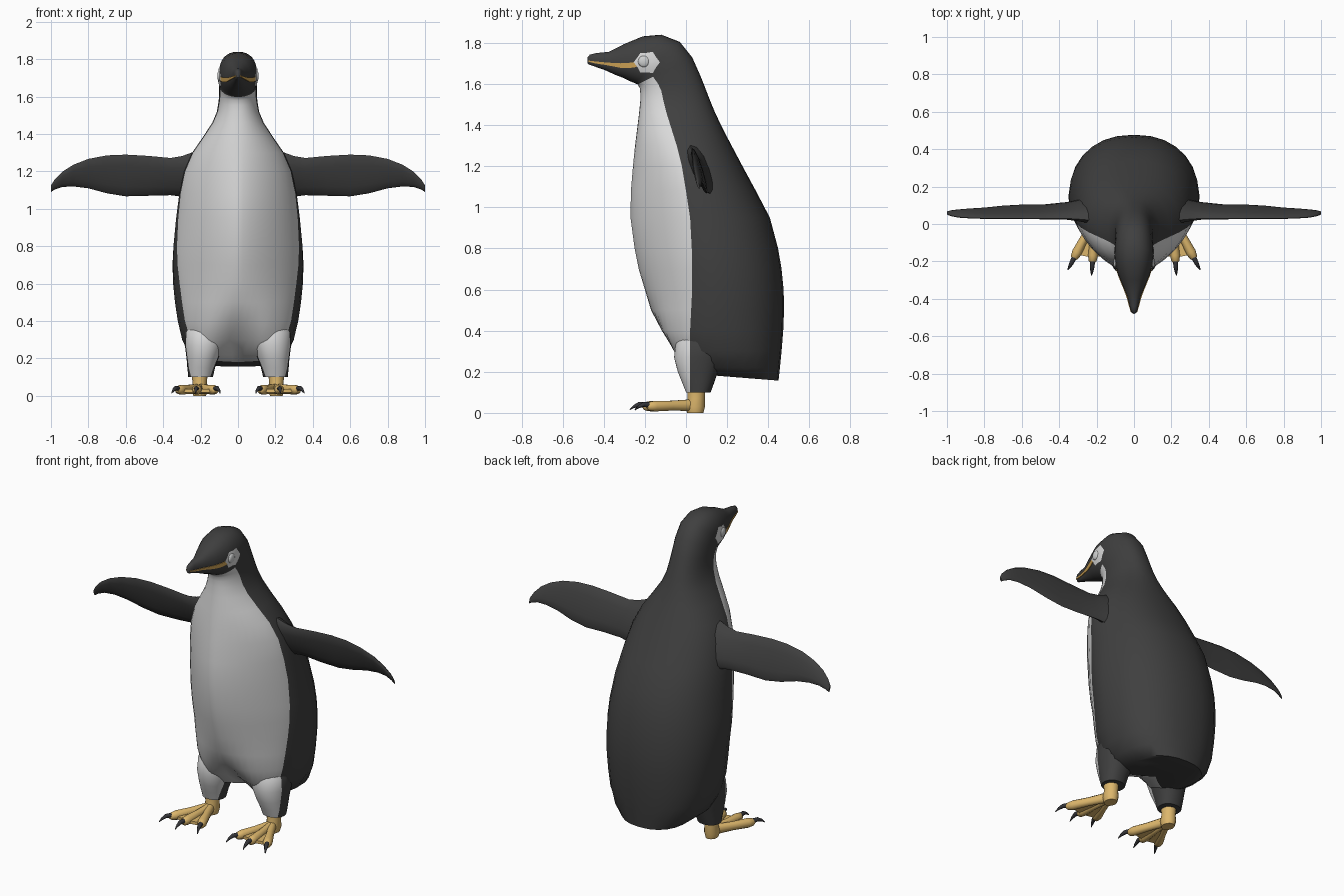
import bpy, bmesh, math
from mathutils import Vector
from mathutils.bvhtree import BVHTree

if "Cube" in bpy.data.objects:
    bpy.data.objects.remove(bpy.data.objects["Cube"])


def material(name, rgb):
    m = bpy.data.materials.new(name)
    m.diffuse_color = (*rgb, 1)
    m.use_nodes = True
    m.node_tree.nodes["Principled BSDF"].inputs["Base Color"].default_value = m.diffuse_color
    return m


DARK = material("charcoal", (0.05, 0.05, 0.05))
WHITE = material("belly_white", (0.70, 0.70, 0.70))
TAN = material("foot_tan", (0.72, 0.47, 0.15))
GOLD = material("mouth_gold", (0.68, 0.40, 0.10))
CLAW = material("claw_black", (0.035, 0.035, 0.04))
EYE = material("eye_grey", (0.62, 0.63, 0.63))


def finish(name, bm, mats, angle=50):
    me = bpy.data.meshes.new(name)
    bm.to_mesh(me)
    bm.free()
    for m in mats:
        me.materials.append(m)
    ob = bpy.data.objects.new(name, me)
    bpy.context.collection.objects.link(ob)
    bpy.ops.object.select_all(action='DESELECT')
    ob.select_set(True)
    bpy.context.view_layer.objects.active = ob
    bpy.ops.object.shade_smooth_by_angle(angle=math.radians(angle))
    return ob


def loft(name, rings, mats, rule=None):
    """Skin closed rings; rule(ring, segment) gives the material index."""
    bm = bmesh.new()
    vs = [[bm.verts.new(p) for p in r] for r in rings]
    n = len(rings[0])
    for i in range(len(vs) - 1):
        for k in range(n):
            q = (k + 1) % n
            f = bm.faces.new((vs[i][k], vs[i][q], vs[i + 1][q], vs[i + 1][k]))
            f.material_index = rule(i, k) if rule else 0
    bm.faces.new(vs[0])
    bm.faces.new(vs[-1])
    bmesh.ops.recalc_face_normals(bm, faces=bm.faces)
    return finish(name, bm, mats)


def oval(c, u, v, n=12):
    c, u, v = Vector(c), Vector(u), Vector(v)
    return [c + u * math.cos(2 * math.pi * k / n) + v * math.sin(2 * math.pi * k / n) for k in range(n)]


SEGS, FRONT = 36, 18


def split_ring(fy, fz, by, bz, hw, edge, cx=0.0, power=0.95):
    """Oval ring whose first FRONT segments end exactly at y = edge.
    power shapes the front half: above 1 it is keeled, below 1 it is boxy."""
    cy, cz = (fy + by) / 2, (fz + bz) / 2
    t = max(-0.95, min(0.95, (edge - cy) / (fy - cy)))
    tb = math.acos(math.copysign(abs(t) ** (1 / (power if t > 0 else 0.88)), t))
    pts = []
    for k in range(SEGS):
        if k <= FRONT:
            a = -tb + 2 * tb * k / FRONT
        else:
            a = tb + (2 * math.pi - 2 * tb) * (k - FRONT) / (SEGS - FRONT)
        p = power if math.cos(a) > 0 else 0.88
        c, s = (math.copysign(abs(v) ** p, v) for v in (math.cos(a), math.sin(a)))
        pts.append(Vector((cx + hw * s, cy + (fy - cy) * c, cz + (fz - cz) * c)))
    return pts


# Torso: z, front y, back y, half width, colour edge y, front power
torso = [
    (0.165, 0.06, 0.450, 0.20, 0.10, 0.8), (0.22, -0.02, 0.457, 0.262, 0.02, 0.8),
    (0.30, -0.078, 0.465, 0.30, 0.02, 0.82), (0.40, -0.135, 0.473, 0.322, 0.02, 0.97),
    (0.50, -0.17, 0.477, 0.337, 0.025, 1.12), (0.60, -0.20, 0.475, 0.347, 0.03, 1.24),
    (0.70, -0.23, 0.465, 0.351, 0.03, 1.3), (0.80, -0.25, 0.448, 0.347, 0.028, 1.32),
    (0.95, -0.27, 0.408, 0.331, 0.02, 1.32), (1.08, -0.268, 0.340, 0.314, 0.0, 1.3),
    (1.20, -0.258, 0.275, 0.288, -0.02, 1.25), (1.30, -0.248, 0.222, 0.245, -0.045, 1.15),
    (1.38, -0.238, 0.18, 0.19, -0.07, 1.05), (1.46, -0.228, 0.142, 0.138, -0.095, 0.97),
    (1.52, -0.222, 0.117, 0.113, -0.11, 0.95)]
# Head and beak: lower y, z, upper y, z, half width
head = [
    (-0.222, 1.555, 0.09, 1.59, 0.104), (-0.225, 1.58, 0.068, 1.645, 0.101),
    (-0.235, 1.598, 0.03, 1.73, 0.101), (-0.25, 1.605, -0.03, 1.805, 0.104),
    (-0.275, 1.615, -0.12, 1.84, 0.101), (-0.305, 1.63, -0.21, 1.832, 0.087),
    (-0.345, 1.645, -0.30, 1.795, 0.062), (-0.395, 1.668, -0.375, 1.757, 0.037),
    (-0.45, 1.687, -0.44, 1.75, 0.022), (-0.473, 1.695, -0.468, 1.743, 0.015),
    (-0.48, 1.701, -0.478, 1.732, 0.007)]
rings = [split_ring(f, z, b, z, w, e, 0, p) for z, f, b, w, e, p in torso]
edges = [-0.12, -0.135, -0.16]
for i, (fy, fz, by, bz, w) in enumerate(head):
    e = edges[i] if i < 3 else fy * 0.6 + by * 0.4
    rings.append(split_ring(fy, fz, by, bz, w, e))
# Valley between the legs, and a tail that dips toward the back
for r in rings[:5]:
    for p in r[:FRONT + 1]:
        p.y += 0.13 * max(0, (0.45 - p.z) / 0.3) * max(0, 1 - abs(p.x) / 0.14)
for p in rings[0]:
    p.z += 0.02 - 0.08 * max(0, p.y - 0.1)
white_end = len(torso) + 2
body = loft("body", rings, [DARK, WHITE],
            lambda i, k: 1 if k < FRONT and i < white_end else 0)

bm = bmesh.new()
bm.from_mesh(body.data)
surface = BVHTree.FromBMesh(bm)
bm.free()


def on_head(s, y, z, lift):
    hit = surface.ray_cast(Vector((s * 0.5, y, z)), Vector((-s, 0, 0)))[0]
    return Vector(((hit.x if hit else s * 0.006) + s * lift, y, z))


for s, side in ((1, "left"), (-1, "right")):
    # Thigh, its top buried in the torso
    legs = [(0.44, 0.0, 0.20, 0.10, 0.15), (0.34, -0.05, 0.19, 0.112, 0.172),
            (0.27, -0.058, 0.18, 0.102, 0.182), (0.20, -0.04, 0.155, 0.085, 0.19),
            (0.15, -0.02, 0.138, 0.074, 0.197), (0.10, 0.0, 0.12, 0.066, 0.20)]
    loft(side + "_thigh", [split_ring(f, z, b, z, w, 0.02, s * cx) for z, f, b, w, cx in legs],
         [DARK, WHITE], lambda i, k: 1 if k < FRONT else 0)

    # Flipper: x, top y, top z, bottom y, bottom z, half thickness
    wing = [(0.19, 0.02, 1.315, 0.13, 1.04, 0.05), (0.25, 0.022, 1.30, 0.125, 1.05, 0.046),
            (0.30, 0.026, 1.282, 0.118, 1.065, 0.034), (0.36, 0.03, 1.272, 0.11, 1.073, 0.025),
            (0.48, 0.03, 1.283, 0.10, 1.07, 0.019), (0.60, 0.03, 1.29, 0.10, 1.067, 0.017),
            (0.70, 0.03, 1.286, 0.095, 1.083, 0.015), (0.80, 0.03, 1.267, 0.085, 1.11, 0.013),
            (0.88, 0.033, 1.236, 0.08, 1.12, 0.012), (0.94, 0.037, 1.198, 0.075, 1.117, 0.011),
            (0.98, 0.045, 1.157, 0.07, 1.103, 0.009), (1.00, 0.052, 1.125, 0.066, 1.09, 0.005)]
    loft(side + "_flipper", [oval((s * x, (ty + by) / 2, (tz + bz) / 2),
                                  (0, (ty - by) / 2, (tz - bz) / 2), (0, h, 0.3 * h))
                             for x, ty, tz, by, bz, h in wing], [DARK])

    # Ankle
    loft(side + "_ankle", [oval((s * 0.205, y, z), (rx, 0, 0), (0, ry, 0))
                           for y, z, rx, ry in ((0.045, 0.0, 0.034, 0.04), (0.045, 0.03, 0.042, 0.047),
                                                (0.05, 0.07, 0.038, 0.042), (0.05, 0.13, 0.045, 0.045))], [TAN])
    # Toes and claws fan out from the ankle
    base = Vector((s * 0.205, 0.04, 0.038))
    tips = [Vector((s * x, y, 0.032)) for x, y in ((0.12, -0.185), (0.222, -0.205), (0.322, -0.185))]
    for j, tip in enumerate(tips):
        d = (tip - base).normalized()
        w = Vector((-d.y, d.x, 0))
        up = Vector((0, 0, 1))
        loft(f"{side}_toe_{j + 1}",
             [oval(base.lerp(tip, t), w * a, up * b, 10)
              for t, a, b in ((0, 0.022, 0.03), (0.5, 0.022, 0.025), (0.85, 0.027, 0.027),
                              (0.97, 0.021, 0.022), (1.02, 0.010, 0.012))], [TAN])
        loft(f"{side}_claw_{j + 1}",
             [oval(tip + d * t + up * z, w * r, up * r, 8)
              for t, z, r in ((-0.01, 0.006, 0.014), (0.025, 0.01, 0.012),
                              (0.05, 0.0, 0.008), (0.07, -0.016, 0.002))], [CLAW])
    # Webbing
    dip = Vector((0, 0.025, 0))
    outline = [base, tips[0].lerp(base, 0.1), (tips[0] + tips[1]) / 2 + dip,
               tips[1].lerp(base, 0.1), (tips[1] + tips[2]) / 2 + dip, tips[2].lerp(base, 0.1)]
    loft(side + "_web", [[Vector((p.x, p.y, z)) for p in outline] for z in (0.018, 0.036)], [TAN])

    # Pale patch around the eye
    radii = [0.066, 0.054, 0.062, 0.048, 0.056, 0.05, 0.062, 0.05, 0.06, 0.052, 0.064, 0.054]
    bm = bmesh.new()
    loops = []
    for f in (0.05, 0.35, 0.7, 1.0):
        ring = []
        for k, r in enumerate(radii):
            a = 2 * math.pi * k / len(radii)
            ring.append(bm.verts.new(on_head(s, -0.193 + f * r * math.cos(a),
                                             1.706 + f * r * 0.95 * math.sin(a), 0.004)))
        loops.append(ring)
    bm.faces.new(loops[0])
    for a, b in zip(loops, loops[1:]):
        for k in range(len(radii)):
            q = (k + 1) % len(radii)
            bm.faces.new((a[k], a[q], b[q], b[k]))
    bmesh.ops.recalc_face_normals(bm, faces=bm.faces)
    if sum(f.normal.x for f in bm.faces) * s < 0:
        bmesh.ops.reverse_faces(bm, faces=bm.faces)
    finish(side + "_eye_patch", bm, [WHITE])

    # Eye
    c = on_head(s, -0.205, 1.71, 0)
    bm = bmesh.new()
    bmesh.ops.create_uvsphere(bm, u_segments=14, v_segments=10, radius=0.028)
    for v in bm.verts:
        v.co = Vector((v.co.x * 0.4, v.co.y, v.co.z)) + c
    finish(side + "_eye", bm, [EYE])

    # Mouth line along the beak
    path = [(-0.474, 1.711, 0.003), (-0.44, 1.705, 0.005), (-0.40, 1.70, 0.006), (-0.36, 1.695, 0.008),
            (-0.32, 1.69, 0.011), (-0.28, 1.69, 0.013), (-0.24, 1.695, 0.012)]
    loft(side + "_mouth", [[on_head(s, y, z - h, 0.004), on_head(s, y, z + h, 0.004),
                            on_head(s, y, z + h, -0.003), on_head(s, y, z - h, -0.003)]
                           for y, z, h in path], [GOLD])
